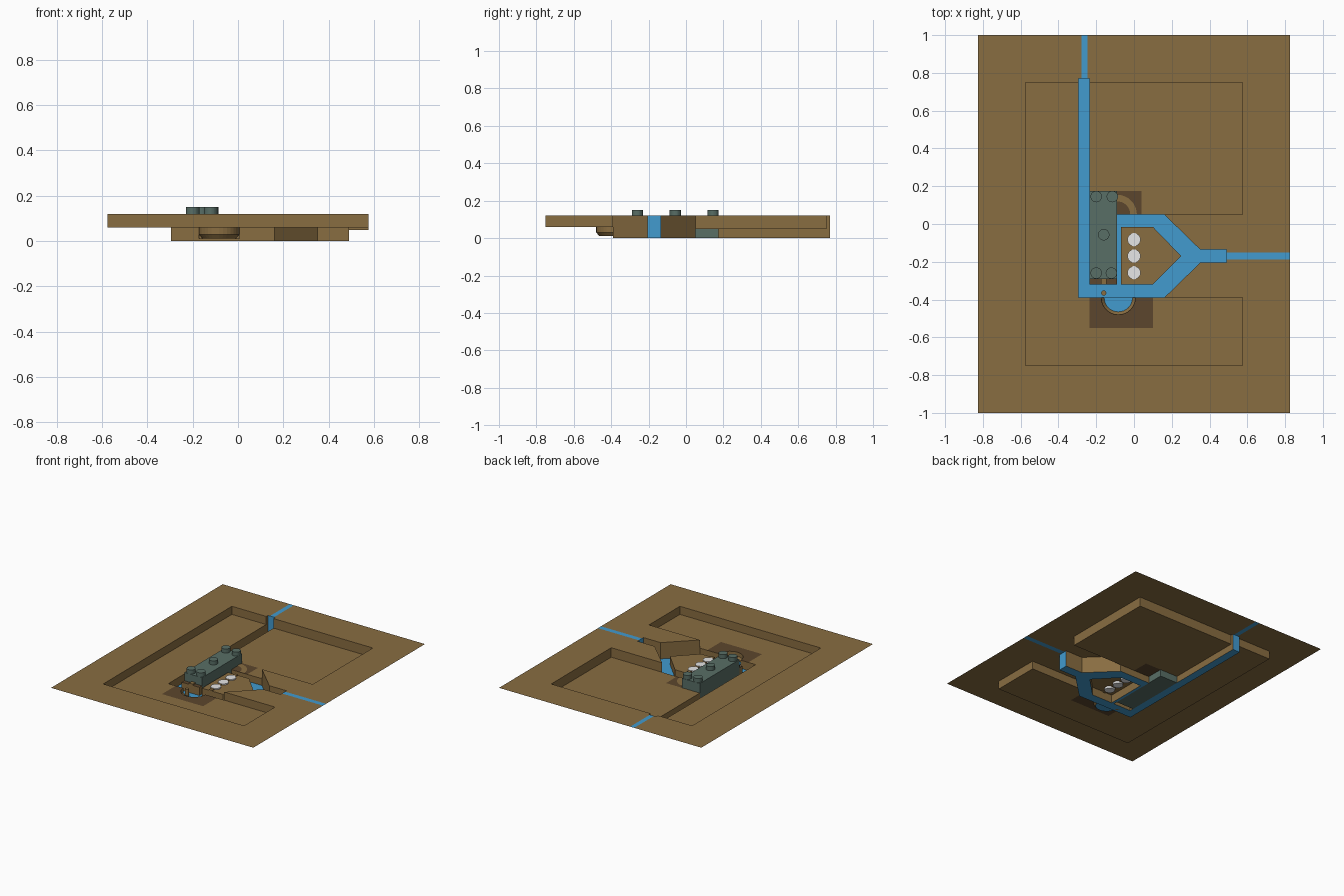
import bpy, bmesh, math

if "Cube" in bpy.data.objects:
    bpy.data.objects.remove(bpy.data.objects["Cube"])

def mat(name, c):
    m = bpy.data.materials.new(name)
    m.diffuse_color = (*c, 1)
    m.use_nodes = True
    m.node_tree.nodes["Principled BSDF"].inputs["Base Color"].default_value = m.diffuse_color
    return m

BROWN = mat("earth brown", (0.25, 0.153, 0.053))
DARK = mat("dark earth", (0.107, 0.061, 0.026))
BLUE = mat("water blue", (0.054, 0.328, 0.623))
GREEN = mat("grey green", (0.098, 0.156, 0.133))
WHITE = mat("white", (1, 1, 1))

G, F, B, P = 0.12, 0.06, 0.05, 0.012   # ground, front floor, back floor, pool heights

def rect(x0, y0, x1, y1):
    return [(x0, y0), (x1, y0), (x1, y1), (x0, y1)]

def arc(cx, cy, r, a0, a1, n=16):
    return [(cx + r * math.cos(math.radians(a0 + (a1 - a0) * i / n)),
             cy + r * math.sin(math.radians(a0 + (a1 - a0) * i / n))) for i in range(n + 1)]

def finish(name, bm, m):
    me = bpy.data.meshes.new(name)
    bm.to_mesh(me)
    bm.free()
    me.materials.append(m)
    ob = bpy.data.objects.new(name, me)
    bpy.context.collection.objects.link(ob)
    return ob

def sheets(name, polys, z, m):
    """Flat polygons at height z, facing up."""
    bm = bmesh.new()
    for p in polys:
        f = bm.faces.new([bm.verts.new((x, y, z)) for x, y in p])
        f.normal_update()
        if f.normal.z < 0:
            f.normal_flip()
    return finish(name, bm, m)

def walls(name, runs, m):
    """Upright strips along paths: (path, bottom, top)."""
    bm = bmesh.new()
    for path, z0, z1 in runs:
        for (ax, ay), (bx, by) in zip(path, path[1:]):
            bm.faces.new([bm.verts.new(v) for v in
                          ((ax, ay, z0), (bx, by, z0), (bx, by, z1), (ax, ay, z1))])
    return finish(name, bm, m)

def box(name, x0, x1, y0, y1, z0, z1, m):
    bm = bmesh.new()
    bmesh.ops.create_cube(bm, size=1)
    for v in bm.verts:
        v.co = ((x0, x1)[v.co.x > 0], (y0, y1)[v.co.y > 0], (z0, z1)[v.co.z > 0])
    return finish(name, bm, m)

def cyl(name, x, y, r, z0, z1, m, n=24):
    bm = bmesh.new()
    bmesh.ops.create_cone(bm, cap_ends=True, segments=n, radius1=r, radius2=r, depth=z1 - z0)
    bmesh.ops.translate(bm, verts=bm.verts, vec=(x, y, (z0 + z1) / 2))
    return finish(name, bm, m)

# ground level, with the bank that carries the outlet channel
sheets("ground", [
    rect(-.825, -1, -.575, 1), rect(-.575, -1, .575, -.75),
    rect(.575, -1, .825, -.188), rect(.575, -.152, .825, 1),
    rect(-.575, .75, -.295, 1), rect(-.235, .75, .575, 1),
    rect(-.295, .77, -.278, 1), rect(-.245, .77, -.235, 1),
    [(.16, .05), (.575, .05), (.575, -.152), (.49, -.152), (.49, -.135), (.35, -.135)],
    [(.16, -.39), (.575, -.39), (.575, -.188), (.49, -.188), (.49, -.205), (.35, -.205)],
], G, BROWN)

# streams on the ground and falls into the channel
sheets("stream", [rect(-.278, .77, -.245, 1), rect(.49, -.188, .825, -.152)], G, BLUE)
walls("waterfall", [([(-.295, .77), (-.235, .77)], 0, G),
                    ([(.49, -.205), (.49, -.135)], 0, G)], BLUE)

# channel water
sheets("channel_water", [
    rect(-.295, -.39, -.235, .77),
    [(-.235, -.39), (.16, -.39), (.35, -.205), (.49, -.205), (.49, -.17), (.25, -.17),
     (.10, -.32), (-.235, -.32)],
    [(.49, -.17), (.49, -.135), (.35, -.135), (.16, .05), (-.09, .05), (-.09, -.32),
     (-.07, -.32), (-.07, -.015), (.10, -.015), (.25, -.17)],
], 0, BLUE)

# sunken floors
sheets("front_floor", [rect(-.575, -.75, -.295, .75), rect(-.295, -.75, -.235, -.39),
                       rect(-.235, -.75, .10, -.55), rect(.10, -.75, .575, -.39)], F, BROWN)
sheets("back_floor", [rect(-.235, .175, .575, .75), rect(.04, .05, .575, .175)], B, BROWN)
CX = -.083
sheets("pool_surround", [[(-.235, -.39)] + arc(CX, -.39, .09, 180, 360)
                         + [(.10, -.39), (.10, -.55), (-.235, -.55)],
                         rect(-.235, -.32, -.09, -.29)], F, DARK)
sheets("pipe_surround", [rect(-.09, .05, .04, .175)], B, DARK)

# pit walls
walls("pit_wall", [
    ([(-.295, .75), (-.575, .75), (-.575, -.75), (.575, -.75), (.575, -.39), (.16, -.39)], F, G),
    ([(-.235, .75), (.575, .75), (.575, .05), (.16, .05)], B, G)], BROWN)

# channel walls
walls("channel_wall", [
    ([(-.295, .75), (-.295, -.39), (CX - .09, -.39)], 0, F),
    ([(CX - .09, -.39), (CX + .09, -.39)], 0, P),
    ([(CX + .09, -.39), (.16, -.39)], 0, F),
    ([(.16, -.39), (.35, -.205), (.49, -.205)], 0, G),
    ([(.49, -.135), (.35, -.135), (.16, .05)], 0, G),
    ([(.16, .05), (-.09, .05)], 0, B),
    ([(-.235, .175), (-.235, .75)], 0, B),
    ([(-.295, .75), (-.295, .77)], 0, G), ([(-.235, .75), (-.235, .77)], 0, G),
    ([(-.235, -.29), (-.235, -.32), (-.09, -.32), (-.09, -.29)], 0, F)], BROWN)

# half-round pool with sloped lower side
bm = bmesh.new()
rings = [[bm.verts.new((x, y, z)) for x, y in arc(CX, -.39, r, 180, 360)]
         for r, z in ((.09, F), (.09, .03), (.075, P))]
for a, b in zip(rings, rings[1:]):
    for i in range(len(a) - 1):
        bm.faces.new((a[i], a[i + 1], b[i + 1], b[i]))
finish("pool_wall", bm, BROWN)
sheets("pool_water", [arc(CX, -.39, .075, 180, 360)], P, BLUE)

# curved pipe beside the block and small spout in front of it
sheets("curved_pipe", [arc(-.09, .05, .105, 0, 90) + arc(-.09, .05, .07, 90, 0)], B + .003, BROWN)
box("spout", -.175, -.145, -.32, -.29, F, F + .01, BROWN)
cyl("spout_post", -.16, -.365, .014, 0, .05, BROWN, 12)

# island with rail and three white rollers
island = [(-.07, -.015), (.10, -.015), (.25, -.17), (.10, -.32), (-.07, -.32)]
sheets("island_top", [island], F, BROWN)
walls("island_wall", [(island + island[:1], 0, F)], BROWN)
box("rail", -.012, .012, -.32, -.015, F - .005, F + .006, BROWN)
for y in (-.083, -.17, -.258):
    cyl("roller", 0, y, .035, F - .015, F + .009, WHITE)

# block with studs
box("block", -.235, -.09, -.29, .175, 0, G, GREEN)
for x, y in ((-.2, .145), (-.115, .145), (-.16, -.057), (-.2, -.26), (-.12, -.26)):
    cyl("stud", x, y, .03, G, .15, GREEN)
